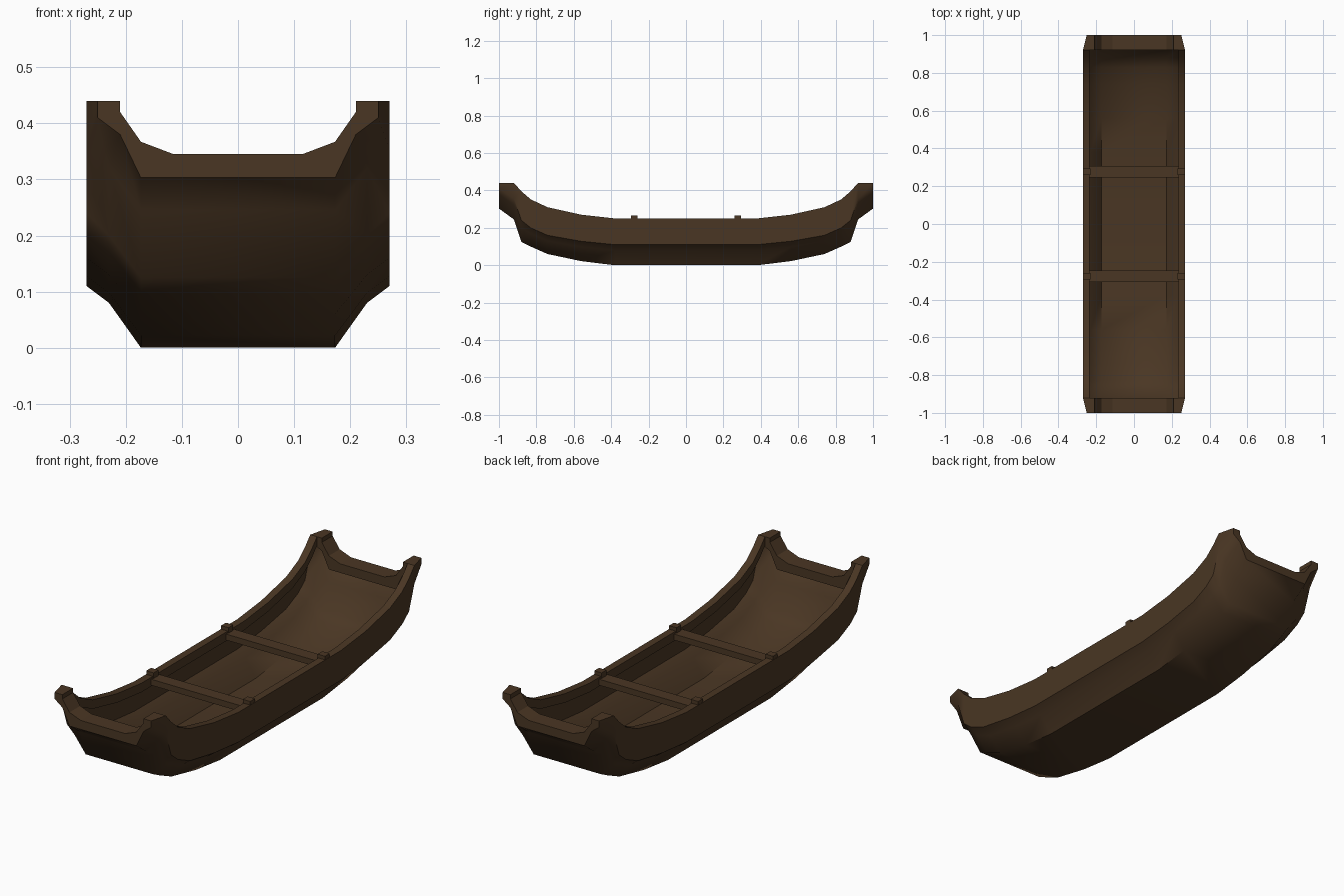
import bpy, bmesh

if "Cube" in bpy.data.objects:
    bpy.data.objects.remove(bpy.data.objects["Cube"])

wood = bpy.data.materials.new("dark_brown_wood")
wood.diffuse_color = (0.068, 0.037, 0.017, 1)
wood.use_nodes = True
wood.node_tree.nodes["Principled BSDF"].inputs["Base Color"].default_value = wood.diffuse_color


def make_object(name, bm):
    bmesh.ops.recalc_face_normals(bm, faces=bm.faces)
    mesh = bpy.data.meshes.new(name)
    bm.to_mesh(mesh)
    bm.free()
    ob = bpy.data.objects.new(name, mesh)
    bpy.context.collection.objects.link(ob)
    mesh.materials.append(wood)
    return ob


def smooth(ob, angle):
    bpy.ops.object.select_all(action='DESELECT')
    bpy.context.view_layer.objects.active = ob
    ob.select_set(True)
    bpy.ops.object.shade_smooth_by_angle(angle=angle)


def box(name, center, size):
    bm = bmesh.new()
    bmesh.ops.create_cube(bm, size=1)
    for v in bm.verts:
        v.co = [c + p * s for c, p, s in zip(center, v.co, size)]
    return make_object(name, bm)


def loft(bm, rings, closed):
    """Skin a list of rings of 3D points, in order."""
    loops = [[bm.verts.new(p) for p in ring] for ring in rings]
    for a, b in zip(loops, loops[1:]):
        n = len(a)
        for i in range(n if closed else n - 1):
            j = (i + 1) % n
            bm.faces.new((a[i], a[j], b[j], b[i]))


def mirrored(y, half):
    return [(-x, y, z) for x, z in reversed(half)] + [(x, y, z) for x, z in half]


# stations from the middle to the end: y, bottom, low, chine, top
half_stations = [
    (0.38, 0, 0.08, 0.11, 0.25), (0.56, 0.022, 0.098, 0.128, 0.27),
    (0.74, 0.06, 0.13, 0.16, 0.31), (0.83, 0.10, 0.17, 0.20, 0.352),
    (0.88, 0.125, 0.20, 0.24, 0.395), (0.92, 0.245, 0.32, 0.355, 0.44)]
stations = [(-s[0], *s[1:]) for s in reversed(half_stations)] + half_stations

# hull skin: one smooth sheet, seen from outside and inside, open at the top
bm = bmesh.new()
tip = [(0.173, 0.303), (0.21, 0.38), (0.25, 0.41), (0.25, 0.44)]
rings = [mirrored(y, [(0.173, bottom), (0.23, low), (0.27, chine), (0.27, top)])
         for y, bottom, low, chine, top in stations]
loft(bm, [mirrored(-1, tip)] + rings + [mirrored(1, tip)], False)
smooth(make_object("hull_skin", bm), 0.92)

# side rims: thick band along each top edge
depth, inner = 0.042, 0.235
for side in (-1, 1):
    bm = bmesh.new()
    loft(bm, [[(side * 0.27, y, top), (side * inner, y, top),
               (side * inner, y, top - depth), (side * 0.27, y, top - depth)]
              for y, _, _, _, top in stations], True)
    smooth(make_object("side_rim", bm), 0.5)

# end lips: low transom rising to a horn at each corner
# columns: x, top, underside
lip = [(0.115, 0.115, 0.345, 0.303), (0.173, 0.173, 0.367, 0.303),
       (0.21, 0.21, 0.42, 0.38), (0.21, 0.25, 0.44, 0.41), (0.25, 0.25, 0.44, 0.41)]
lip = [(-x, -u, a, b) for x, u, a, b in reversed(lip)] + lip
for end in (-1, 1):
    bm = bmesh.new()
    rings = []
    for x, u, a, b in lip:
        # the corners widen toward the hull
        wide = 1.08 if abs(x) == 0.25 else 1
        wide_u = 1.08 if abs(u) == 0.25 else 1
        rings.append([(x, end, a), (x * wide, end * 0.92, a),
                      (u * wide_u, end * 0.92, b), (u, end, b)])
    loft(bm, rings, True)
    bmesh.ops.remove_doubles(bm, verts=bm.verts, dist=0.0005)
    make_object("end_lip", bm)

# cross beams and the small pegs on the rim
for y in (-0.277, 0.277):
    box("cross_beam", (0, y, 0.227), (0.48, 0.06, 0.028))
    for x in (-0.25, 0.25):
        box("rim_peg", (x, y, 0.252), (0.038, 0.035, 0.03))
